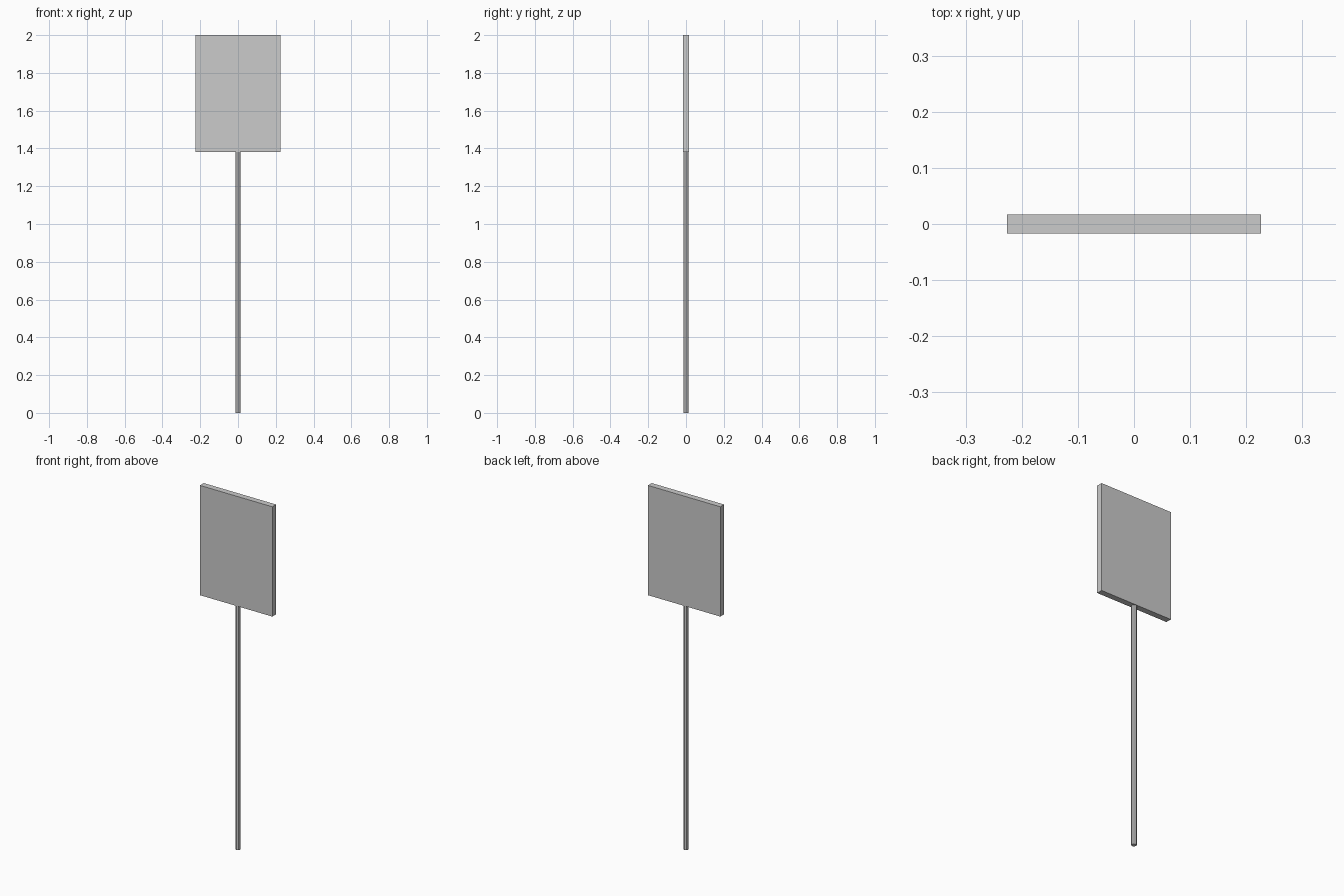
import bpy

if "Cube" in bpy.data.objects:
    bpy.data.objects.remove(bpy.data.objects["Cube"])

# Flat rectangular sign board
bpy.ops.mesh.primitive_cube_add(size=1, location=(0, 0, 1.69))
board = bpy.context.object
board.name = "sign_board"
board.scale = (0.452, 0.034, 0.62)
bpy.ops.object.transform_apply(location=False, rotation=False, scale=True)

# Slim round pole, its top set just inside the board
bpy.ops.mesh.primitive_cylinder_add(vertices=8, radius=0.014, depth=1.39,
                                    location=(0, 0, 0.695))
pole = bpy.context.object
pole.name = "pole"
